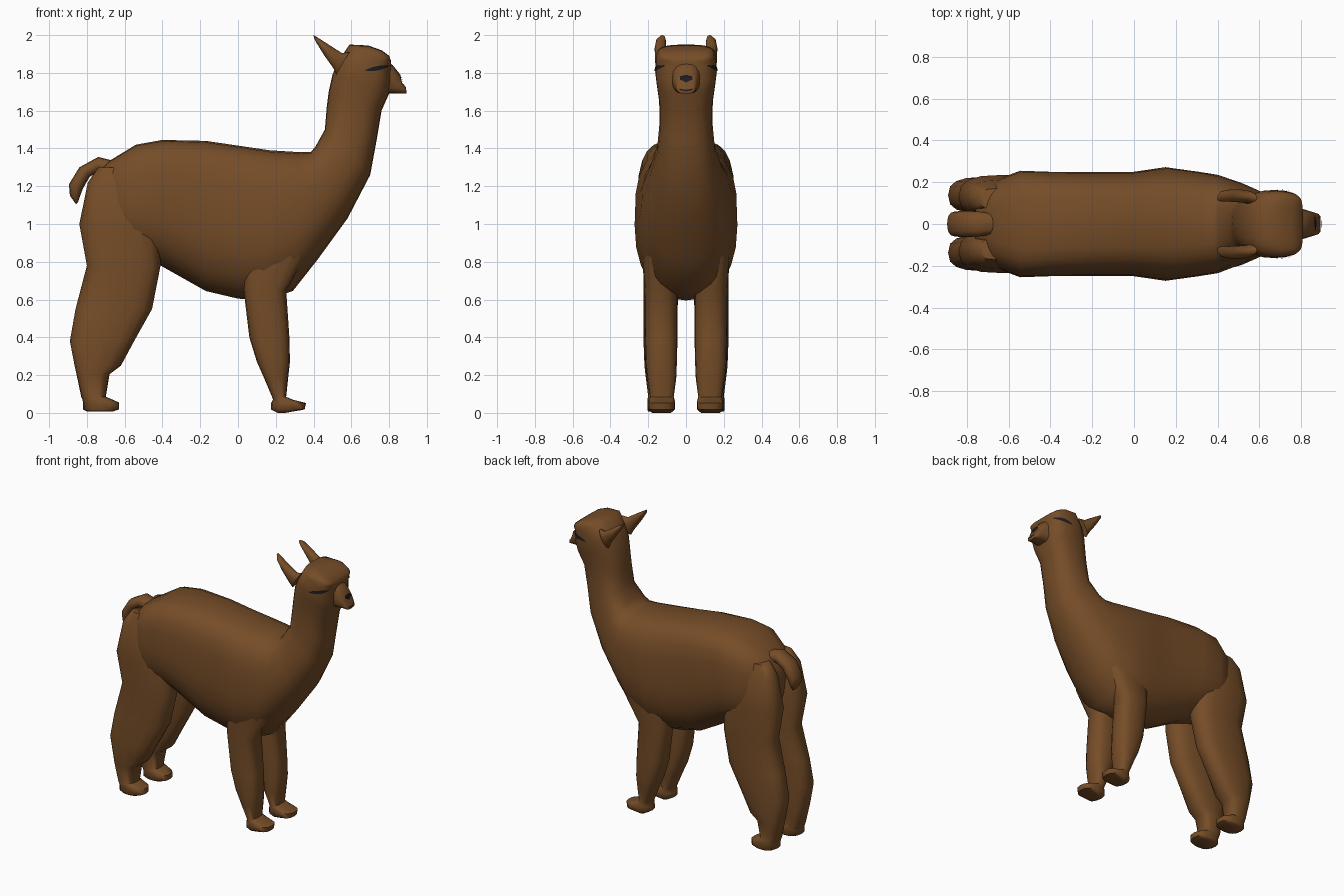
import bpy, bmesh, math
from mathutils import Vector
from mathutils.bvhtree import BVHTree


def material(name, rgb):
    m = bpy.data.materials.new(name)
    m.diffuse_color = (*rgb, 1)
    return m


WOOL = material("brown wool", (0.18, 0.074, 0.021))
BLACK = material("soft black", (0.012, 0.012, 0.015))


def finish(name, bm, mat, angle=60):
    bmesh.ops.recalc_face_normals(bm, faces=bm.faces)
    me = bpy.data.meshes.new(name)
    bm.to_mesh(me)
    bm.free()
    me.materials.append(mat)
    me.shade_smooth()
    me.set_sharp_from_angle(angle=math.radians(angle))
    ob = bpy.data.objects.new(name, me)
    bpy.context.collection.objects.link(ob)
    return ob


def power(v, n):
    return math.copysign(abs(v) ** (2 / n), v)


def loft(name, rings, side=0, segs=16, mat=WOOL):
    """Skin rounded rings: (top x, top z, bottom x, bottom z, half width, centre y, upper n, lower n)."""
    bm = bmesh.new()
    loops = []
    for tx, tz, bx, bz, w, yc, n1, n2 in rings:
        loop = []
        for i in range(segs):
            a = 2 * math.pi * i / segs
            c, s = math.cos(a), math.sin(a)
            n = n1 if c > 0 else n2
            u = power(c, n) / 2
            loop.append(bm.verts.new(((tx + bx) / 2 + (tx - bx) * u,
                                      (yc * side) + w * power(s, n),
                                      (tz + bz) / 2 + (tz - bz) * u)))
        loops.append(loop)
    for a, b in zip(loops, loops[1:]):
        for i in range(segs):
            j = (i + 1) % segs
            bm.faces.new((a[i], a[j], b[j], b[i]))
    bm.faces.new(loops[0])
    bm.faces.new(loops[-1])
    return finish(name, bm, mat)


# Body, neck and head in one sweep from rump to forehead
BODY = [
    (-0.76, 1.26, -0.74, 1.02, 0.10, 2.5, 2.2),
    (-0.68, 1.335, -0.70, 0.88, 0.20, 3, 2.2),
    (-0.54, 1.42, -0.55, 0.81, 0.255, 3.6, 2.2),
    (-0.40, 1.445, -0.41, 0.78, 0.25, 3.6, 2.2),
    (-0.17, 1.44, -0.17, 0.645, 0.25, 3.4, 2.2),
    (0.00, 1.415, 0.00, 0.605, 0.25, 3.4, 2.2),
    (0.17, 1.39, 0.13, 0.595, 0.272, 3.2, 2.2),
    (0.33, 1.38, 0.29, 0.645, 0.25, 3, 2.2),
    (0.385, 1.38, 0.42, 0.81, 0.235, 2.8, 2.2),
    (0.41, 1.41, 0.58, 1.03, 0.20, 2.6, 2.3),
    (0.46, 1.50, 0.70, 1.26, 0.155, 2.5, 2.4),
    (0.47, 1.62, 0.735, 1.45, 0.14, 2.5, 2.5),
    (0.48, 1.70, 0.76, 1.60, 0.142, 2.5, 2.5),
    (0.50, 1.79, 0.80, 1.69, 0.155, 2.7, 2.7),
    (0.53, 1.86, 0.81, 1.75, 0.163, 2.8, 2.8),
    (0.59, 1.95, 0.81, 1.82, 0.158, 3, 2.8),
    (0.69, 1.945, 0.81, 1.85, 0.148, 3.2, 2.8),
    (0.76, 1.92, 0.81, 1.865, 0.13, 3.2, 2.8),
    (0.80, 1.89, 0.807, 1.872, 0.10, 3, 2.8),
]
body = loft("body_neck_head", [(*r[:5], 0, *r[5:]) for r in BODY], segs=24)

# Muzzle with a protruding lower lip
MUZZLE = [
    (0.77, 1.875, 0.75, 1.69, 0.085),
    (0.82, 1.84, 0.81, 1.69, 0.07),
    (0.86, 1.79, 0.86, 1.69, 0.056),
    (0.866, 1.752, 0.89, 1.69, 0.05),
    (0.888, 1.725, 0.893, 1.697, 0.04),
]
muzzle = loft("muzzle", [(*r, 0, 2.4, 3) for r in MUZZLE])

# Curled tail
TAIL = [
    (-0.66, 1.335, -0.68, 1.26, 0.05),
    (-0.74, 1.355, -0.75, 1.27, 0.06),
    (-0.84, 1.30, -0.785, 1.25, 0.063),
    (-0.895, 1.21, -0.82, 1.19, 0.06),
    (-0.89, 1.15, -0.835, 1.15, 0.05),
    (-0.858, 1.105, -0.847, 1.115, 0.025),
]
loft("tail", [(*r, 0, 2.4, 2.4) for r in TAIL], segs=12)

# Legs: back x, front x, z, inner y, outer y
HIND = [
    (-0.74, -0.58, 1.30, 0.07, 0.17),
    (-0.795, -0.50, 1.22, 0.045, 0.21),
    (-0.84, -0.42, 1.00, 0.03, 0.235),
    (-0.80, -0.41, 0.78, 0.03, 0.225),
    (-0.86, -0.455, 0.55, 0.045, 0.225),
    (-0.89, -0.55, 0.38, 0.05, 0.225),
    (-0.865, -0.62, 0.25, 0.055, 0.22),
    (-0.855, -0.68, 0.205, 0.058, 0.215),
    (-0.83, -0.70, 0.085, 0.065, 0.20),
    (-0.825, -0.675, 0.075, 0.063, 0.205),
    (-0.82, -0.63, 0.055, 0.062, 0.205),
    (-0.82, -0.63, 0.018, 0.062, 0.205),
    (-0.80, -0.66, 0.008, 0.07, 0.20),
]
FORE = [
    (0.08, 0.36, 1.00, 0.08, 0.24),
    (0.03, 0.36, 0.82, 0.05, 0.232),
    (0.03, 0.255, 0.65, 0.045, 0.22),
    (0.06, 0.272, 0.40, 0.045, 0.218),
    (0.10, 0.275, 0.27, 0.048, 0.215),
    (0.14, 0.265, 0.18, 0.052, 0.205),
    (0.18, 0.255, 0.085, 0.065, 0.19),
    (0.185, 0.29, 0.07, 0.06, 0.195),
    (0.175, 0.36, 0.052, 0.058, 0.20),
    (0.175, 0.353, 0.018, 0.058, 0.20),
    (0.21, 0.25, 0.0, 0.08, 0.18),
]
# Ears: narrow blades leaning back
EAR = [
    (0.59, 1.91, 0.52, 1.79, 0.03, 0.125),
    (0.55, 1.905, 0.505, 1.825, 0.032, 0.133),
    (0.475, 1.953, 0.455, 1.895, 0.031, 0.136),
    (0.42, 1.988, 0.415, 1.96, 0.026, 0.132),
    (0.40, 2.00, 0.402, 1.985, 0.012, 0.125),
]
for side, label in ((1, "left"), (-1, "right")):
    for part, rows in (("hind_leg", HIND), ("front_leg", FORE)):
        loft(f"{part}_{label}", [(f, z, b, z, (o - i) / 2, (o + i) / 2, 2.7, 2.7)
                                 for b, f, z, i, o in rows], side)
    loft(f"ear_{label}", [(*r, 2, 2) for r in EAR], side, segs=10)


def tree(ob):
    return BVHTree.FromPolygons([v.co for v in ob.data.vertices],
                                [p.vertices[:] for p in ob.data.polygons])


def plate(name, surface, pairs):
    """Thin painted strip hugging a surface, from pairs of edge points."""
    bvh, bm, rows = tree(surface), bmesh.new(), []
    for pair in pairs:
        row = []
        for k in range(4):
            p = Vector(pair[0]).lerp(Vector(pair[1]), k / 3)
            co, nor, _, _ = bvh.find_nearest(p)
            out = nor if nor.dot(p - Vector((0.68, 0, p.z))) > 0 else -nor
            row.append(bm.verts.new(co + out * 0.005))
        rows.append(row)
    for a, b in zip(rows, rows[1:]):
        for k in range(3):
            bm.faces.new((a[k], a[k + 1], b[k + 1], b[k]))
    return finish(name, bm, BLACK)


# Closed-lid eyes, tapering at both ends
for side, label in ((1, "left"), (-1, "right")):
    pairs = []
    for i in range(9):
        t = i / 8
        x, y, z = 0.675 + 0.125 * t, 0.165 - 0.05 * t * t, 1.812 + 0.026 * t
        h = 0.003 + 0.009 * math.sin(math.pi * t)
        pairs.append(((x, y * side, z - h), (x, y * side, z + h)))
    plate(f"eye_{label}", body, pairs)

# Nose pad and mouth line
plate("nose", muzzle, [((0.885, y, 1.757 + abs(y) * 0.3), (0.865, y, 1.79 - abs(y) * 0.25))
                       for y in (-0.034, -0.02, 0, 0.02, 0.034)])
plate("mouth", muzzle, [((0.90, y, 1.703 + abs(y) * 0.2), (0.90, y, 1.711 + abs(y) * 0.2))
                        for y in (-0.034, -0.017, 0, 0.017, 0.034)])
